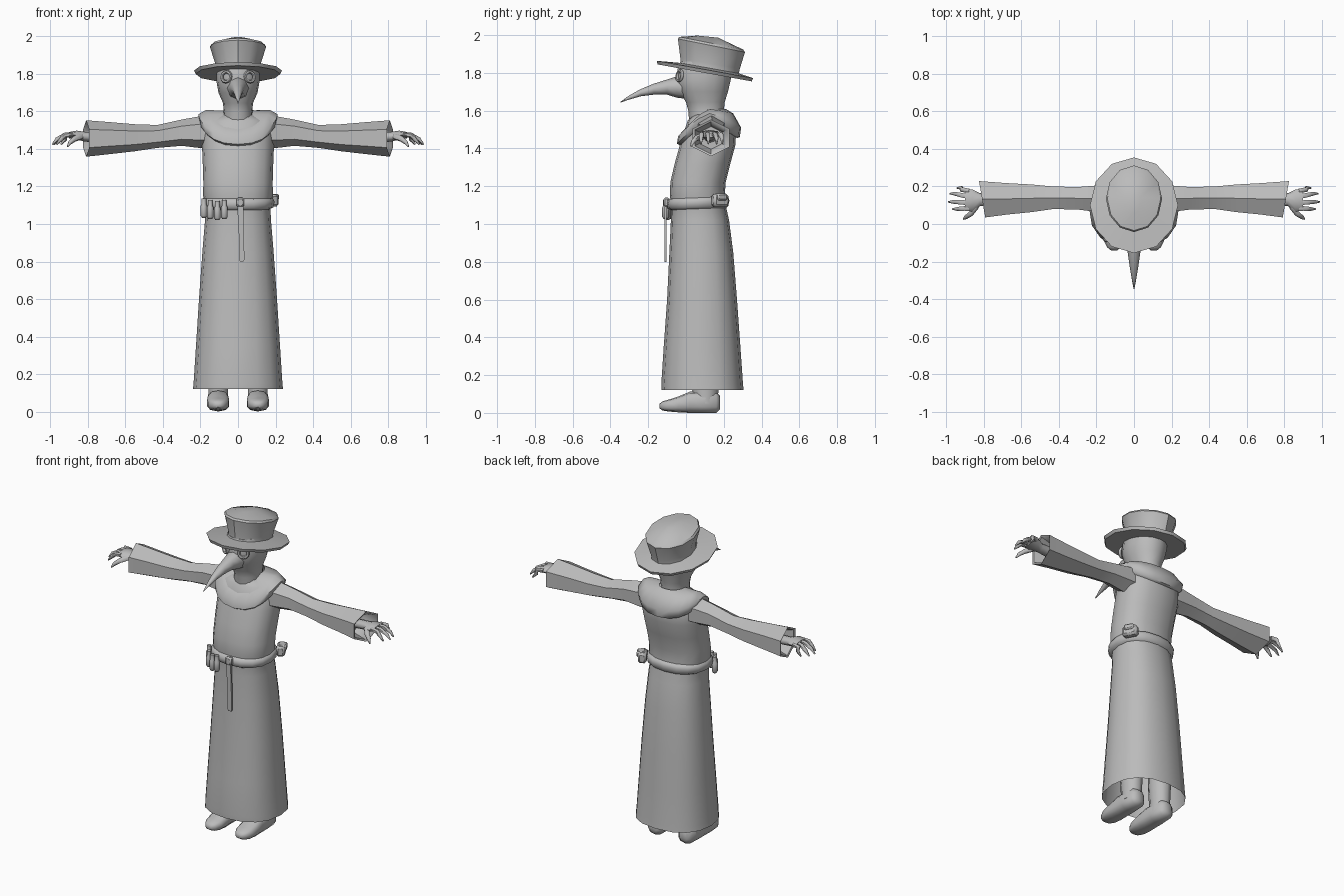
import bpy, bmesh, math
from mathutils import Vector

if "Cube" in bpy.data.objects:
    bpy.data.objects.remove(bpy.data.objects["Cube"])

grey = bpy.data.materials.new("plain_grey")
grey.diffuse_color = (0.5, 0.5, 0.5, 1)
grey.use_nodes = True
grey.node_tree.nodes["Principled BSDF"].inputs["Base Color"].default_value = grey.diffuse_color
X, Y, Z = Vector((1, 0, 0)), Vector((0, 1, 0)), Vector((0, 0, 1))


def finish(ob, name, angle=40, mirror=False):
    ob.name = name
    ob.data.materials.clear()
    ob.data.materials.append(grey)
    if mirror:
        ob.modifiers.new("mirror", 'MIRROR')
    bpy.ops.object.select_all(action='DESELECT')
    ob.select_set(True)
    bpy.context.view_layer.objects.active = ob
    bpy.ops.object.shade_smooth_by_angle(angle=math.radians(angle))
    return ob


def oval(c, u, v, n=16, p=2.0):
    """Superellipse ring around c with half axes u and v; first point lies on v."""
    pts = []
    for i in range(n):
        a = 2 * math.pi * i / n + math.pi / 2
        k, s = math.cos(a), math.sin(a)
        pts.append(Vector(c) + u * math.copysign(abs(k) ** (2 / p), k)
                   + v * math.copysign(abs(s) ** (2 / p), s))
    return pts


def loft(name, rings, cap_start=True, cap_end=True, angle=40, mirror=False):
    bm = bmesh.new()
    rows = [[bm.verts.new(p) for p in r] for r in rings]
    n = len(rows[0])
    for a, b in zip(rows, rows[1:]):
        for i in range(n):
            j = (i + 1) % n
            bm.faces.new((a[i], a[j], b[j], b[i]))
    if cap_start:
        bm.faces.new(rows[0])
    if cap_end:
        bm.faces.new(rows[-1])
    bmesh.ops.recalc_face_normals(bm, faces=bm.faces)
    me = bpy.data.meshes.new(name)
    bm.to_mesh(me)
    bm.free()
    ob = bpy.data.objects.new(name, me)
    bpy.context.collection.objects.link(ob)
    return finish(ob, name, angle, mirror)


def tube(name, pts, radii, n=6, mirror=False):
    """Tapered round limb through points."""
    pts = [Vector(p) for p in pts]
    rings = []
    for i, (p, r) in enumerate(zip(pts, radii)):
        t = (pts[min(i + 1, len(pts) - 1)] - pts[max(i - 1, 0)]).normalized()
        side = t.cross(Z if abs(t.z) < 0.9 else Y).normalized()
        rings.append(oval(p, side * r, t.cross(side) * r, n))
    return loft(name, rings, mirror=mirror, angle=60)


def upright(z, hx, y0, y1, p=2.0, slope=0.0, n=16):
    """Horizontal ring given half width and front/back y, optionally tilted."""
    h = (y1 - y0) / 2
    return oval((0, (y0 + y1) / 2, z), X * hx, Vector((0, h, h * slope)), n, p)


# Robe: open hem, narrow waist, chest
robe = [(.12, .24, -.13, .305), (.15, .237, -.131, .302), (.35, .224, -.118, .288),
        (.6, .208, -.1, .27), (.85, .19, -.088, .25), (1.02, .176, -.08, .228),
        (1.1, .172, -.08, .21), (1.15, .186, -.085, .205), (1.22, .185, -.083, .21),
        (1.32, .188, -.06, .235), (1.42, .192, -.032, .262), (1.49, .188, -.01, .265),
        (1.55, .16, .01, .25), (1.58, .09, .04, .2)]
loft("robe", [upright(z, hx, a, b, 2.35) for z, hx, a, b in robe], cap_start=False, angle=60)

# Cowl draped over the shoulders, dipping to a V in front
cowl = []
for hx, y0, y1, front, side, back in [
        (.19, -.03, .27, 1.415, 1.53, 1.455), (.205, -.048, .285, 1.425, 1.545, 1.46),
        (.212, -.042, .292, 1.465, 1.585, 1.51), (.17, .0, .25, 1.51, 1.608, 1.585),
        (.078, .02, .21, 1.52, 1.605, 1.61)]:
    ring = upright(0, hx, y0, y1, 2.3, n=20)
    for q in ring:
        s = (q.y - (y0 + y1) / 2) / ((y1 - y0) / 2)
        q.z = side + ((front if s < 0 else back) - side) * abs(s) ** 1.4
    cowl.append(ring)
loft("cowl", cowl, False, False, angle=60)

# Head and neck
head = [(1.5, .085, .02, .2), (1.6, .076, .012, .2), (1.645, .08, 0, .205),
        (1.7, .104, -.035, .222), (1.76, .115, -.052, .236), (1.82, .115, -.045, .245),
        (1.86, .11, -.03, .25)]
loft("head", [upright(z, hx, a, b, 2.1) for z, hx, a, b in head], angle=60)

# Curved beak
beak = [(.0, 1.725, .062, .062), (-.05, 1.725, .052, .056), (-.1, 1.725, .042, .04),
        (-.17, 1.714, .031, .029), (-.24, 1.695, .021, .019), (-.3, 1.67, .011, .011),
        (-.347, 1.645, .002, .002)]
loft("beak", [oval((0, y, z), X * hx, Z * hz, 8) for y, z, hx, hz in beak], angle=60)

# Goggle rims
for s in (-1, 1):
    bpy.ops.mesh.primitive_torus_add(major_segments=12, minor_segments=6, major_radius=.027,
                                     minor_radius=.009, location=(s * .062, -.034, 1.785),
                                     rotation=(math.radians(80), 0, math.radians(s * 28)))
    finish(bpy.context.object, "goggle_rim", 60)

# Hat: tilted brim and flared crown
hat = [(1.80, .11, -.03, .25, -.18), (1.80, .226, -.15, .348, -.18),
       (1.818, .235, -.155, .355, -.18), (1.825, .122, -.03, .28, -.18),
       (1.85, .12, -.03, .285, -.18), (1.945, .15, -.043, .312, -.2),
       (1.957, .142, -.035, .303, -.2), (1.992, .035, .06, .17, -.1)]
loft("hat", [upright(z, hx, a, b, 2, sl, 12) for z, hx, a, b, sl in hat], angle=35)

# Sleeves: flared, with a hollow cuff
sleeve = [(.12, .13, 1.49, .075, .085), (.2, .135, 1.49, .07, .085), (.3, .137, 1.487, .06, .07),
          (.43, .14, 1.467, .06, .061), (.55, .137, 1.46, .074, .072), (.68, .134, 1.458, .084, .085),
          (.81, .132, 1.456, .097, .097), (.805, .132, 1.456, .085, .085), (.72, .132, 1.456, .06, .06)]
rings = []
for x, y, z, hy, hz in sleeve:
    ring = oval((x, y, z), Y * hy / .866, Z * hz, 6)
    if x > .8:
        for q in ring:
            q.x += (q.y - y) * .17
    rings.append(ring)
loft("sleeve", rings, angle=50, mirror=True)

# Hands
palm = [(.73, .13, 1.46, .034, .028), (.82, .13, 1.466, .034, .026),
        (.86, .125, 1.474, .058, .024), (.9, .128, 1.474, .058, .017)]
loft("palm", [oval((x, y, z), Y * hy, Z * hz, 8) for x, y, z, hy, hz in palm], mirror=True, angle=60)
for y0, y1, tip in [(.176, .192, .945), (.145, .162, .982), (.113, .118, .99), (.084, .08, .968)]:
    tube("finger", [(.88, y0, 1.476), (.92, (y0 + y1) / 2, 1.474), (tip - .025, y1, 1.452), (tip, y1, 1.424)],
         [.014, .014, .011, .004], mirror=True)
tube("thumb", [(.84, .095, 1.466), (.87, .055, 1.455), (.895, .037, 1.435), (.91, .026, 1.412)],
     [.018, .016, .012, .004], mirror=True)

# Belt
belt = [(1.08, .172, -.082, .215), (1.09, .19, -.1, .224), (1.118, .195, -.104, .23),
        (1.138, .186, -.095, .222), (1.142, .172, -.08, .21)]
loft("belt", [upright(z, hx, a, b, 2.3, .04) for z, hx, a, b in belt], False, False, angle=60)


def block(name, loc, size, bevel, rot=0):
    bpy.ops.mesh.primitive_cube_add(size=1, location=loc, rotation=(0, 0, rot))
    ob = bpy.context.object
    ob.scale = size
    bpy.ops.object.transform_apply(location=False, rotation=False, scale=True)
    m = ob.modifiers.new("bevel", 'BEVEL')
    m.width, m.segments = bevel, 1
    return finish(ob, name, 40)


# Hanging strap, knot and side pouch
strap = [(1.125, .012, .016), (1.06, .013, .015), (.95, .018, .014), (.81, .02, .014), (.8, .02, .01)]
loft("strap", [[Vector((x + a * w, -.108 + b * .006, z)) for a, b in ((-1, -1), (1, -1), (1, 1), (-1, 1))]
               for z, x, w in strap])
block("strap_knot", (.012, -.104, 1.115), (.042, .03, .05), .008)
block("pouch", (.178, .18, 1.125), (.05, .09, .065), .012, math.radians(28))
block("pouch_flap", (.186, .184, 1.143), (.05, .06, .035), .008, math.radians(28))

# Row of small vials on the belt
for x, y, z in [(-.182, -.03, 1.075), (-.148, -.08, 1.068), (-.11, -.1, 1.062), (-.073, -.108, 1.068)]:
    tube("vial", [(x, y, z - .042), (x, y, z - .03), (x, y, z + .02), (x, y, z + .03), (x, y, z + .06)],
         [.01, .018, .018, .013, .013], 8)

# Boots and lower legs
boot = [(.18, .055, .025, .035), (.16, .055, .05, .055), (.08, .056, .057, .056), (.02, .056, .057, .056),
        (-.04, .045, .061, .042), (-.09, .039, .056, .032), (-.125, .037, .038, .024), (-.14, .036, .018, .012)]
loft("boot", [oval((.106, y, z), X * hx, Z * hz, 10, 2.8) for y, z, hx, hz in boot], mirror=True, angle=50)
leg = [(.05, .056, .06), (.12, .055, .07), (.25, .062, .075), (.45, .065, .08)]
loft("lower_leg", [oval((.106, .103, z), X * hx, Y * hy, 10) for z, hx, hy in leg], mirror=True, angle=60)
